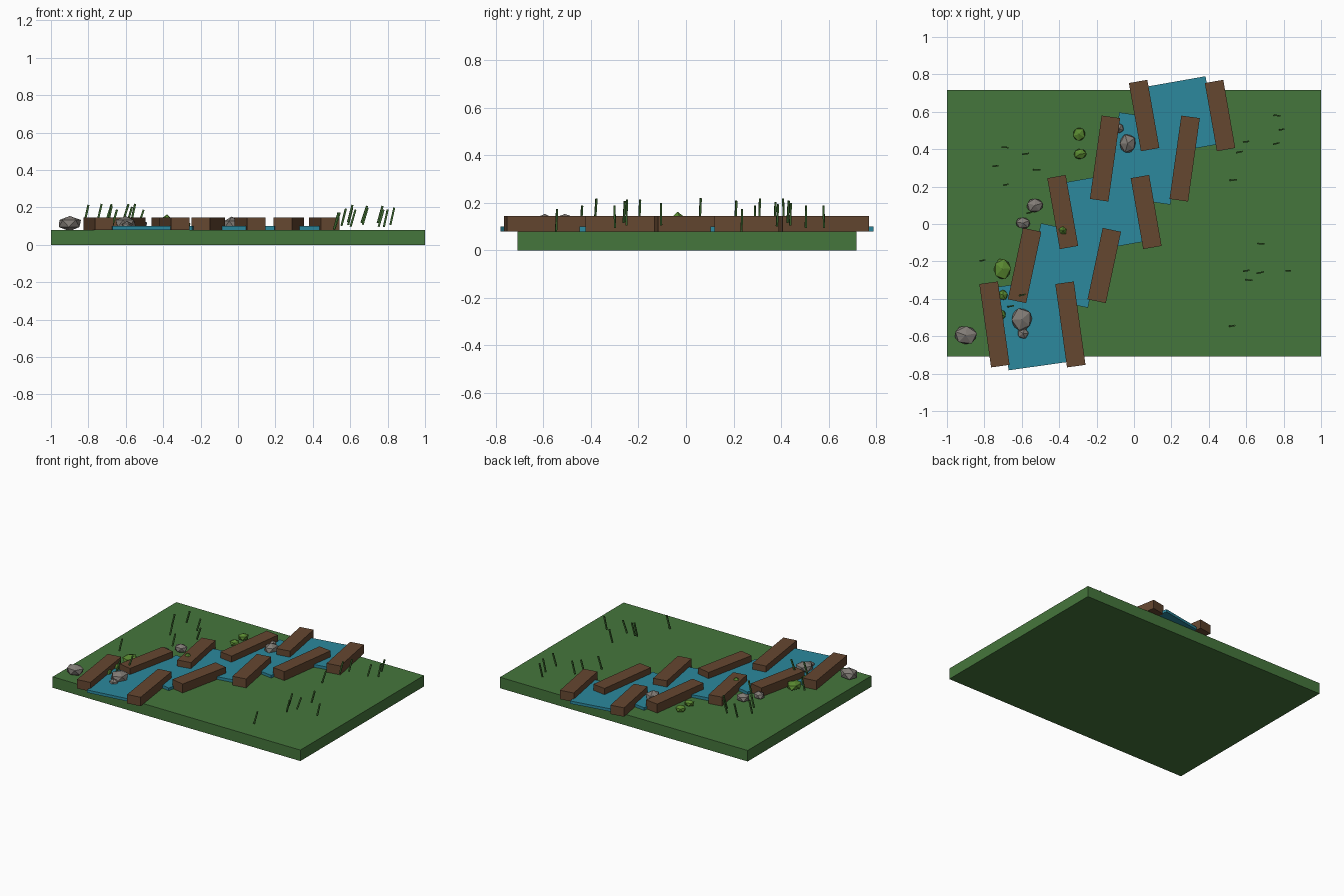
import bpy, bmesh, math, random
from mathutils import Matrix, Vector

random.seed(4)


def material(name, rgb):
    m = bpy.data.materials.new(name)
    m.diffuse_color = (*rgb, 1)
    return m


GRASS = material("grass", (0.06, 0.18, 0.045))
WATER = material("water", (0.025, 0.25, 0.34))
EARTH = material("earth", (0.13, 0.063, 0.03))
STONE = material("stone", (0.22, 0.20, 0.18))
MOSS = material("moss", (0.10, 0.25, 0.03))
BLADE = material("blade", (0.05, 0.15, 0.03))


def finish(name, bm, mat):
    me = bpy.data.meshes.new(name)
    bm.to_mesh(me)
    bm.free()
    me.materials.append(mat)
    ob = bpy.data.objects.new(name, me)
    bpy.context.collection.objects.link(ob)
    return ob


def box(name, loc, size, mat, rot=(0, 0, 0)):
    bm = bmesh.new()
    bmesh.ops.create_cube(bm, size=1)
    bmesh.ops.scale(bm, vec=size, verts=bm.verts)
    ob = finish(name, bm, mat)
    ob.location = loc
    ob.rotation_euler = [math.radians(a) for a in rot]
    return ob


def lump(name, loc, radii, mat):
    # faceted boulder with slightly uneven corners
    bm = bmesh.new()
    bmesh.ops.create_icosphere(bm, subdivisions=1, radius=1)
    spin = Matrix.Rotation(random.uniform(0, 6.28), 3, 'Z')
    for v in bm.verts:
        p = spin @ v.co * random.uniform(0.94, 1.08)
        v.co = Vector((p.x * radii[0], p.y * radii[1], p.z * radii[2]))
    ob = finish(name, bm, mat)
    ob.location = loc
    return ob


# ground slab
box("ground", (0, 0.004, 0.04), (2, 1.426, 0.08), GRASS)

# stream pieces with an earth bank on each side: x, y, length, width, turn
stream = [
    (-0.543, -0.537, 0.45, 0.32, 8),
    (-0.372, -0.222, 0.39, 0.34, -12),
    (-0.158, 0.064, 0.385, 0.36, 10),
    (0.058, 0.350, 0.45, 0.34, -8),
    (0.257, 0.580, 0.37, 0.32, 10),
]
for x, y, length, width, turn in stream:
    box("stream_water", (x, y, 0.09), (width, length, 0.02), WATER, (0, 0, turn))
    for side in (-1, 1):
        box("stream_bank", (x + side * (width / 2 + 0.043), y, 0.1125),
            (0.1, length, 0.065), EARTH, (0, 0, turn))

# rocks
for x, y, rx, ry, rz in [
    (-0.90, -0.595, 0.066, 0.055, 0.042),
    (-0.60, -0.51, 0.058, 0.066, 0.042),
    (-0.593, -0.585, 0.033, 0.030, 0.025),
    (-0.53, 0.10, 0.049, 0.042, 0.032),
    (-0.593, 0.005, 0.042, 0.034, 0.028),
    (-0.034, 0.43, 0.049, 0.055, 0.038),
    (-0.08, 0.51, 0.028, 0.028, 0.025),
]:
    lump("rock", (x, y, 0.08 + rz * 0.8), (rx, ry, rz), STONE)

# moss clumps
for x, y, rx, ry, rz in [
    (-0.295, 0.48, 0.036, 0.040, 0.026),
    (-0.288, 0.375, 0.038, 0.031, 0.024),
    (-0.705, -0.24, 0.050, 0.063, 0.032),
    (-0.70, -0.38, 0.026, 0.030, 0.024),
    (-0.71, -0.485, 0.027, 0.027, 0.024),
    (-0.38, -0.035, 0.034, 0.034, 0.040),
]:
    lump("moss_clump", (x, y, 0.08 + rz), (rx, ry, rz), MOSS)

# leaning grass blades: x, y, tip height
for x, y, tip in [
    (-0.69, 0.41, 0.22), (-0.74, 0.31, 0.22), (-0.58, 0.375, 0.205),
    (-0.52, 0.29, 0.19), (-0.685, 0.21, 0.21), (-0.56, 0.06, 0.22),
    (-0.81, -0.195, 0.215), (-0.60, -0.38, 0.22), (-0.66, -0.44, 0.19),
    (0.60, 0.44, 0.20), (0.565, 0.385, 0.195), (0.53, 0.235, 0.175),
    (0.765, 0.58, 0.19), (0.79, 0.505, 0.19), (0.76, 0.43, 0.21),
    (0.68, -0.105, 0.20), (0.60, -0.25, 0.215), (0.615, -0.30, 0.19),
    (0.675, -0.26, 0.21), (0.825, -0.25, 0.20), (0.525, -0.545, 0.175),
]:
    height = 0.095
    box("grass_blade", (x, y, tip - height / 2), (0.010, 0.008, height), BLADE,
        (0, random.uniform(12, 20), random.uniform(-6, 14)))
